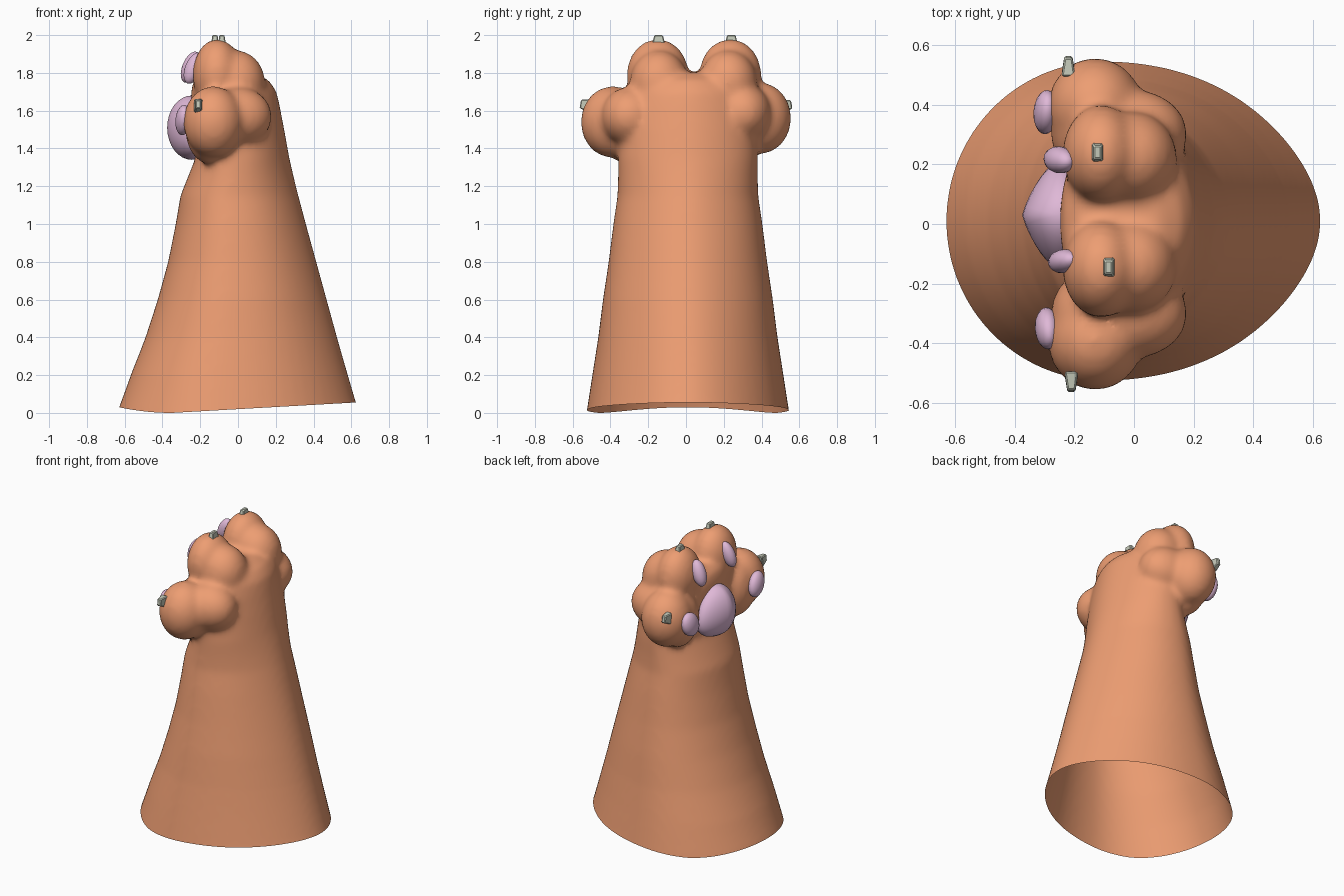
import bpy, bmesh
from math import sin, cos, pi, radians
from mathutils import Matrix, Vector

if "Cube" in bpy.data.objects:
    bpy.data.objects.remove(bpy.data.objects["Cube"])


def material(name, rgb):
    m = bpy.data.materials.new(name)
    m.diffuse_color = (*rgb, 1)
    m.use_nodes = True
    m.node_tree.nodes["Principled BSDF"].inputs["Base Color"].default_value = m.diffuse_color
    return m


FUR = material("fur", (0.85, 0.34, 0.17))
PINK = material("pad_pink", (0.74, 0.48, 0.68))
HORN = material("claw_horn", (0.55, 0.58, 0.48))


def finish(bm, name, mat, smooth=True):
    me = bpy.data.meshes.new(name)
    bm.to_mesh(me)
    bm.free()
    ob = bpy.data.objects.new(name, me)
    bpy.context.collection.objects.link(ob)
    me.materials.append(mat)
    for p in me.polygons:
        p.use_smooth = smooth
    return ob


def blob(bm, c, r, rot=Matrix.Identity(4), seg=32):
    m = Matrix.Translation(c) @ rot @ Matrix.Diagonal((*r, 1))
    return bmesh.ops.create_uvsphere(bm, u_segments=seg, v_segments=seg // 2,
                                     radius=1, matrix=m)["verts"]


# Foreleg: egg-shaped rings (z, x min, x max, half width)
rings = [(-0.1, -0.655, 0.655, 0.55), (0, -0.63, 0.625, 0.535),
         (0.2, -0.565, 0.575, 0.505), (0.4, -0.49, 0.525, 0.475),
         (0.6, -0.425, 0.47, 0.45), (0.8, -0.37, 0.415, 0.42),
         (1.0, -0.33, 0.36, 0.395), (1.15, -0.305, 0.32, 0.373),
         (1.25, -0.265, 0.295, 0.37), (1.35, -0.225, 0.272, 0.37),
         (1.5, -0.235, 0.245, 0.37), (1.62, -0.245, 0.222, 0.36),
         (1.7, -0.25, 0.205, 0.335), (1.76, -0.235, 0.165, 0.29),
         (1.80, -0.19, 0.09, 0.2)]
N = 64
bm = bmesh.new()
loops = []
for z, x0, x1, b in rings:
    xc = x0 + 0.42 * (x1 - x0)
    loop = []
    for i in range(N):
        c, s = cos(2 * pi * i / N), sin(2 * pi * i / N)
        point = 1 - 0.15 * max(c, 0) ** 4
        x = xc + c * ((x1 - xc) if c > 0 else (xc - x0))
        loop.append(bm.verts.new((x, 0.01 + b * s * point, z)))
    loops.append(loop)
for a, b in zip(loops, loops[1:]):
    for i in range(N):
        j = (i + 1) % N
        bm.faces.new((a[i], a[j], b[j], b[i]))
bm.faces.new(loops[0][::-1])
bm.faces.new(loops[-1])

# Toes: overlapping blobs fused into the leg
for y in (-0.15, 0.235):
    blob(bm, (-0.11, y, 1.79), (0.13, 0.165, 0.19))
    blob(bm, (-0.01, y * 0.95, 1.745), (0.155, 0.155, 0.175))
for s, z in ((-1, 1.54), (1, 1.56)):
    blob(bm, (-0.13, s * 0.39, z), (0.16, 0.168, 0.19))
    blob(bm, (0.0, s * 0.3, z + 0.03), (0.18, 0.15, 0.155))
    blob(bm, (-0.16, s * 0.31, z - 0.03), (0.12, 0.15, 0.19))
leg = finish(bm, "paw_and_leg", FUR)

bpy.context.view_layer.objects.active = leg
leg.select_set(True)
rm = leg.modifiers.new("fuse", 'REMESH')
rm.mode = 'VOXEL'
rm.voxel_size = 0.018
sm = leg.modifiers.new("soften", 'SMOOTH')
sm.factor = 0.5
sm.iterations = 12
for name in ("fuse", "soften"):
    bpy.ops.object.modifier_apply(modifier=name)

# Open, wavy lower rim
bm = bmesh.new()
bm.from_mesh(leg.data)
bmesh.ops.bisect_plane(bm, geom=bm.verts[:] + bm.edges[:] + bm.faces[:],
                       plane_co=(0, 0, 0), plane_no=(0, 0, 1), clear_inner=True)
for v in bm.verts:
    if v.co.z < 0.4:
        t = v.co.x + 0.35
        lift = 0.055 * t / 0.97 if t > 0 else 0.03 * (t / 0.28) ** 2
        v.co.z += lift * (1 - v.co.z / 0.4)
for f in bm.faces:
    f.smooth = True
bm.to_mesh(leg.data)
bm.free()

# Large palm pad: ridged in the middle, narrower towards the toes
bm = bmesh.new()
blob(bm, (0, 0, 0), (1, 1, 1))
for v in bm.verts:
    u, w, h = v.co
    v.co = Vector((-0.245 + 0.13 * u * (1 - 0.35 * abs(w)),
                   0.03 + 0.175 * w * (1 - 0.25 * h), 1.51 + 0.17 * h))
finish(bm, "palm_pad", PINK)

# Toe pads: centre, radii, lean about y, tilt about x
pads = [((-0.25, 0.215, 1.83), (0.045, 0.045, 0.088), 22, 5),
        ((-0.235, -0.125, 1.825), (0.045, 0.04, 0.088), 22, -5),
        ((-0.295, 0.375, 1.55), (0.042, 0.07, 0.085), 5, -30),
        ((-0.29, -0.35, 1.55), (0.042, 0.065, 0.085), 5, 30)]
for c, r, lean, tilt in pads:
    bm = bmesh.new()
    rot = Matrix.Rotation(radians(tilt), 4, 'X') @ Matrix.Rotation(radians(lean), 4, 'Y')
    blob(bm, c, r, rot, 20)
    finish(bm, "toe_pad", PINK)

# Claws: small tapered blocks
claws = [((-0.122, 0.24, 1.97), 0), ((-0.085, -0.145, 1.97), 0),
         ((-0.22, 0.53, 1.628), -80), ((-0.21, -0.53, 1.63), 80)]
for c, ang in claws:
    bm = bmesh.new()
    bmesh.ops.create_cube(bm, size=1)
    for v in bm.verts:
        k = 0.6 if v.co.z > 0 else 1
        v.co = Vector((v.co.x * 0.045 * k, v.co.y * 0.075 * k, v.co.z * 0.06))
    bmesh.ops.bevel(bm, geom=bm.edges[:], offset=0.005, segments=1, affect='EDGES')
    bm.transform(Matrix.Translation(c) @ Matrix.Rotation(radians(ang), 4, 'X'))
    finish(bm, "claw", HORN, False)
